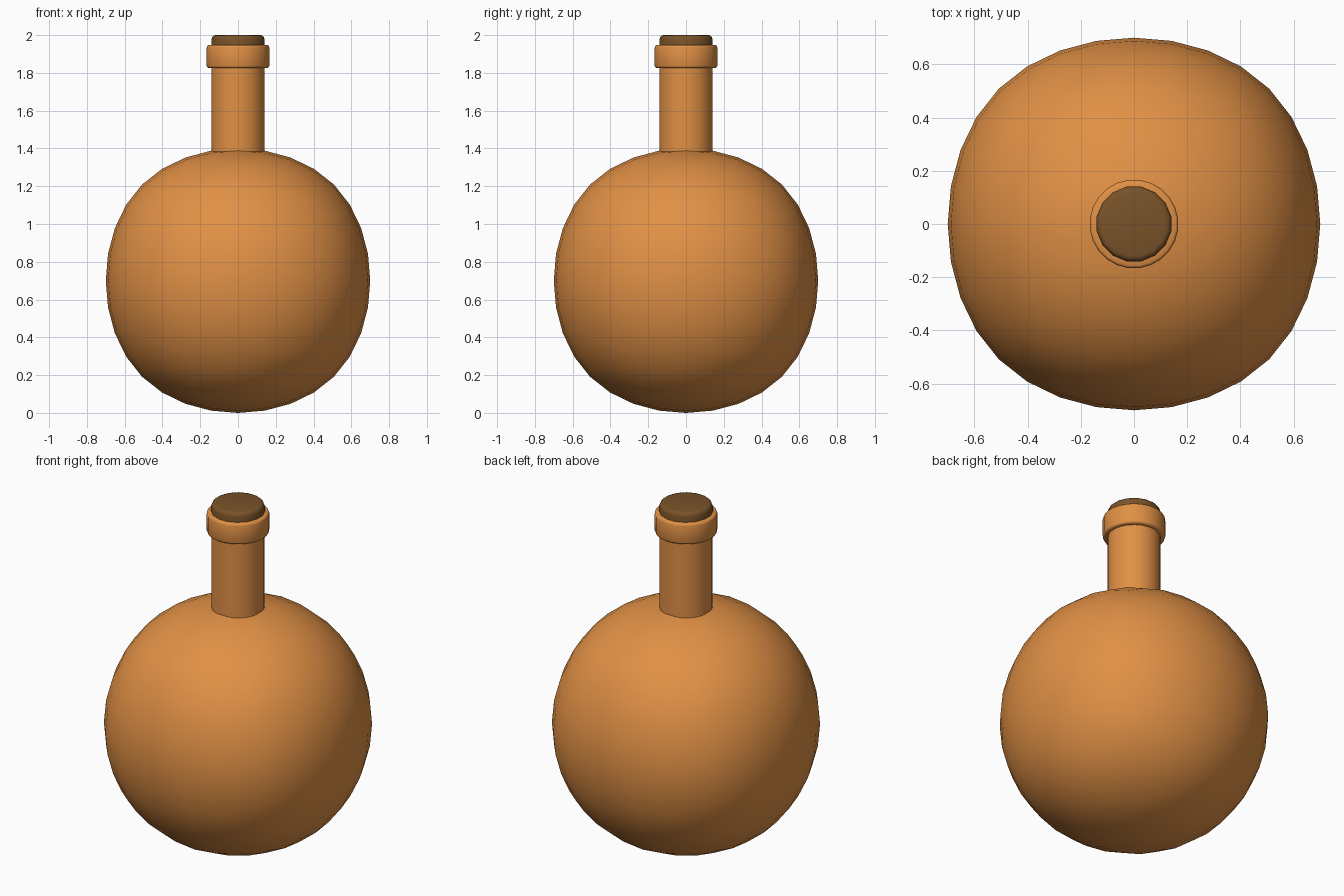
import bpy, math

if "Cube" in bpy.data.objects:
    bpy.data.objects.remove(bpy.data.objects["Cube"])


def material(name, color):
    m = bpy.data.materials.new(name)
    m.diffuse_color = (*color, 1)
    m.use_nodes = True
    m.node_tree.nodes["Principled BSDF"].inputs["Base Color"].default_value = m.diffuse_color
    return m


def lathe(name, profile, sides, mat):
    """Spin a closed (radius, z) profile around z, flats facing the axes."""
    verts, faces = [], []
    n = len(profile)
    for i in range(sides):
        a = 2 * math.pi * (i + 0.5) / sides
        verts += [(r * math.cos(a), r * math.sin(a), z) for r, z in profile]
        j = (i + 1) % sides
        faces += [(i * n + k, j * n + k, j * n + k + 1, i * n + k + 1)
                  for k in range(n - 1)]
    faces.append([i * n for i in reversed(range(sides))])
    faces.append([i * n + n - 1 for i in range(sides)])
    mesh = bpy.data.meshes.new(name)
    mesh.from_pydata(verts, [], faces)
    mesh.materials.append(mat)
    ob = bpy.data.objects.new(name, mesh)
    bpy.context.collection.objects.link(ob)
    smooth(ob, 50)
    return ob


def smooth(ob, angle):
    bpy.ops.object.select_all(action='DESELECT')
    ob.select_set(True)
    bpy.context.view_layer.objects.active = ob
    bpy.ops.object.shade_smooth_by_angle(angle=math.radians(angle))


clay = material("clay", (0.75, 0.28, 0.06))
cork = material("cork", (0.19, 0.085, 0.022))

# Round body: a cube rounded by subdivision
bpy.ops.mesh.primitive_cube_add(size=1.668, location=(0, 0, 0.7))
body = bpy.context.object
body.name = "body"
body.data.materials.append(clay)
sub = body.modifiers.new("round", 'SUBSURF')
sub.levels = sub.render_levels = 3
bpy.ops.object.modifier_apply(modifier="round")
smooth(body, 40)

# Neck, rolled lip and stopper
lathe("neck", [(0.142, 1.36), (0.142, 1.86)], 24, clay)
lathe("lip", [(0.14, 1.826), (0.158, 1.826), (0.164, 1.83), (0.167, 1.838),
              (0.167, 1.935), (0.164, 1.943), (0.158, 1.947), (0.13, 1.947)], 24, clay)
lathe("stopper", [(0.143, 1.92), (0.143, 1.978), (0.139, 1.99),
                  (0.132, 1.997), (0.12, 2.0)], 16, cork)
